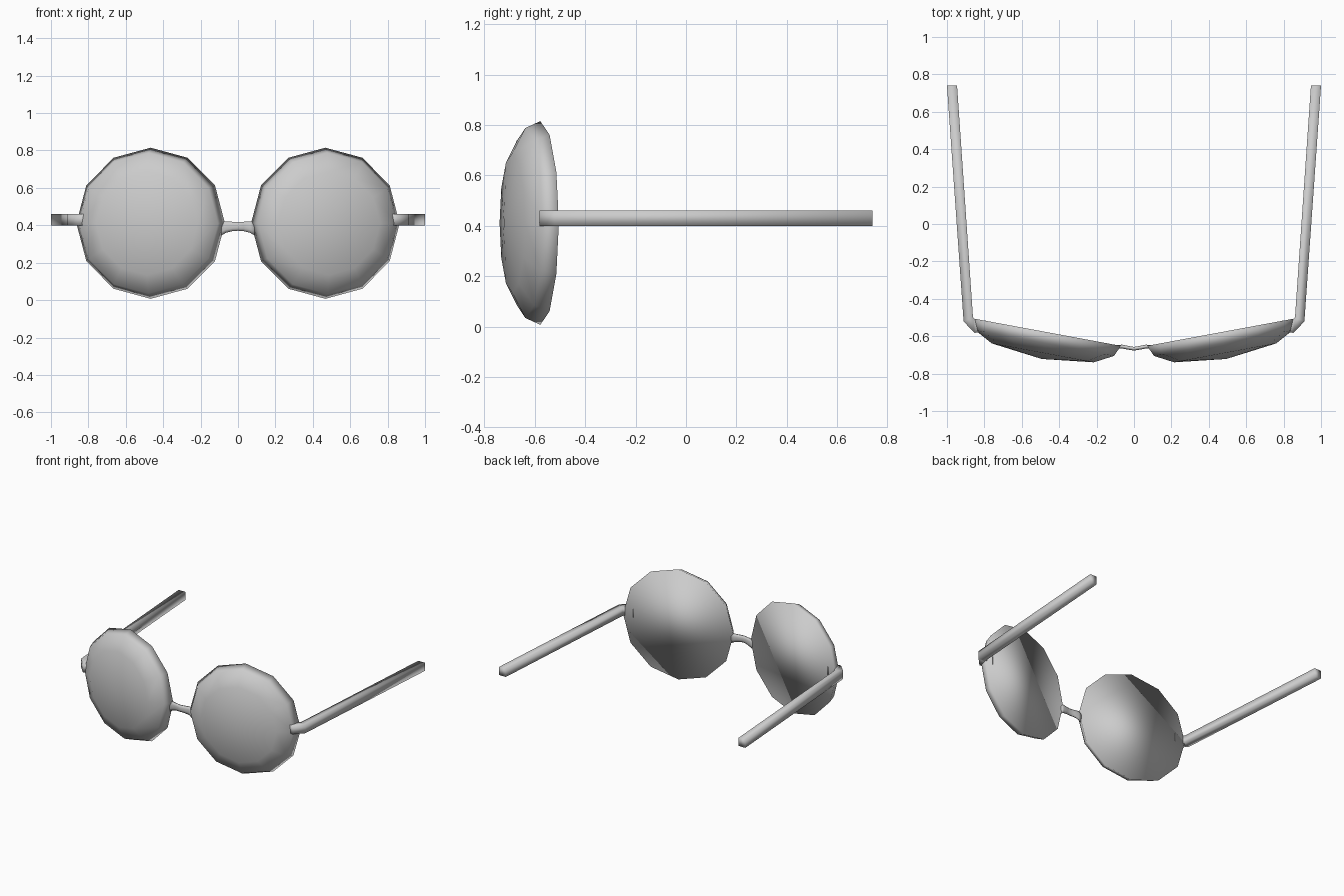
import bpy, bmesh, math
from mathutils import Vector

if "Cube" in bpy.data.objects:
    bpy.data.objects.remove(bpy.data.objects["Cube"], do_unlink=True)

grey = bpy.data.materials.new("plain grey")
grey.use_nodes = True
grey.diffuse_color = (0.6, 0.6, 0.6, 1)
grey.node_tree.nodes["Principled BSDF"].inputs["Base Color"].default_value = (0.6, 0.6, 0.6, 1)


def finish(bm, name):
    """Turn a bmesh into a fully smooth-shaded object."""
    bmesh.ops.recalc_face_normals(bm, faces=bm.faces)
    for f in bm.faces:
        f.smooth = True
    me = bpy.data.meshes.new(name)
    bm.to_mesh(me)
    bm.free()
    me.materials.append(grey)
    bpy.context.collection.objects.link(bpy.data.objects.new(name, me))


def bridge_rings(bm, a, b):
    n = len(a)
    for i in range(n):
        j = (i + 1) % n
        bm.faces.new((a[i], a[j], b[j], b[i]))


def lens(name, side):
    """Solid 12-sided lens: domed front, flat back, angled away from the nose."""
    profile = [(0.404, 0.0), (0.377, 0.06), (0.277, 0.113)]
    turn = math.radians(10.5)
    u = Vector((side * math.cos(turn), math.sin(turn), 0))
    n = Vector((side * math.sin(turn), -math.cos(turn), 0))
    centre = Vector((side * 0.467, -0.578, 0.411))
    bm = bmesh.new()
    rings = []
    for r, depth in profile:
        rings.append([bm.verts.new(centre + u * r * math.cos(t)
                                   + Vector((0, 0, r * math.sin(t))) + n * depth)
                      for t in (i * math.tau / 12 for i in range(12))])
    for a, b in zip(rings, rings[1:]):
        bridge_rings(bm, a, b)
    tip = bm.verts.new(centre + n * 0.146)
    for i in range(12):
        bm.faces.new((rings[-1][i], rings[-1][(i + 1) % 12], tip))
    bm.faces.new(rings[0])
    finish(bm, name)


def tube(name, stations, sides):
    """Loft of sections: (centre, horizontal half-width vector, half-height)."""
    bm = bmesh.new()
    k = 1 / math.cos(math.pi / sides)
    rings = []
    for c, w, h in stations:
        rings.append([bm.verts.new(Vector(c) + Vector(w) * k * math.cos(t)
                                   + Vector((0, 0, h * k * math.sin(t))))
                      for t in ((i + 0.5) * math.tau / sides for i in range(sides))])
    for a, b in zip(rings, rings[1:]):
        bridge_rings(bm, a, b)
    bm.faces.new(rings[0])
    bm.faces.new(rings[-1])
    finish(bm, name)


for side, label in ((1, "left"), (-1, "right")):
    lens(label + "_lens", side)
    # Square temple arm with a short hook that runs into the lens
    tube(label + "_temple", [
        ((side * 0.793, -0.546, 0.43), (side * 0.003, -0.030, 0), 0.03),
        ((side * 0.842, -0.555, 0.43), (side * 0.011, -0.027, 0), 0.03),
        ((side * 0.886, -0.509, 0.43), (side * 0.025, -0.012, 0), 0.03),
        ((side * 0.973, 0.740, 0.43), (side * 0.027, 0, 0), 0.03)], 4)

# Arched nose bridge, flaring toward the lenses
half = [(0.088, -0.658, 0.383, 0.037), (0.065, -0.655, 0.390, 0.030), (0.03, -0.662, 0.394, 0.025)]
points = [(-x, y, z, h) for x, y, z, h in half] + [(0, -0.667, 0.395, 0.024)] + half[::-1]
tube("nose_bridge", [((x, y, z), (0, 0.010, 0), h) for x, y, z, h in points], 8)
